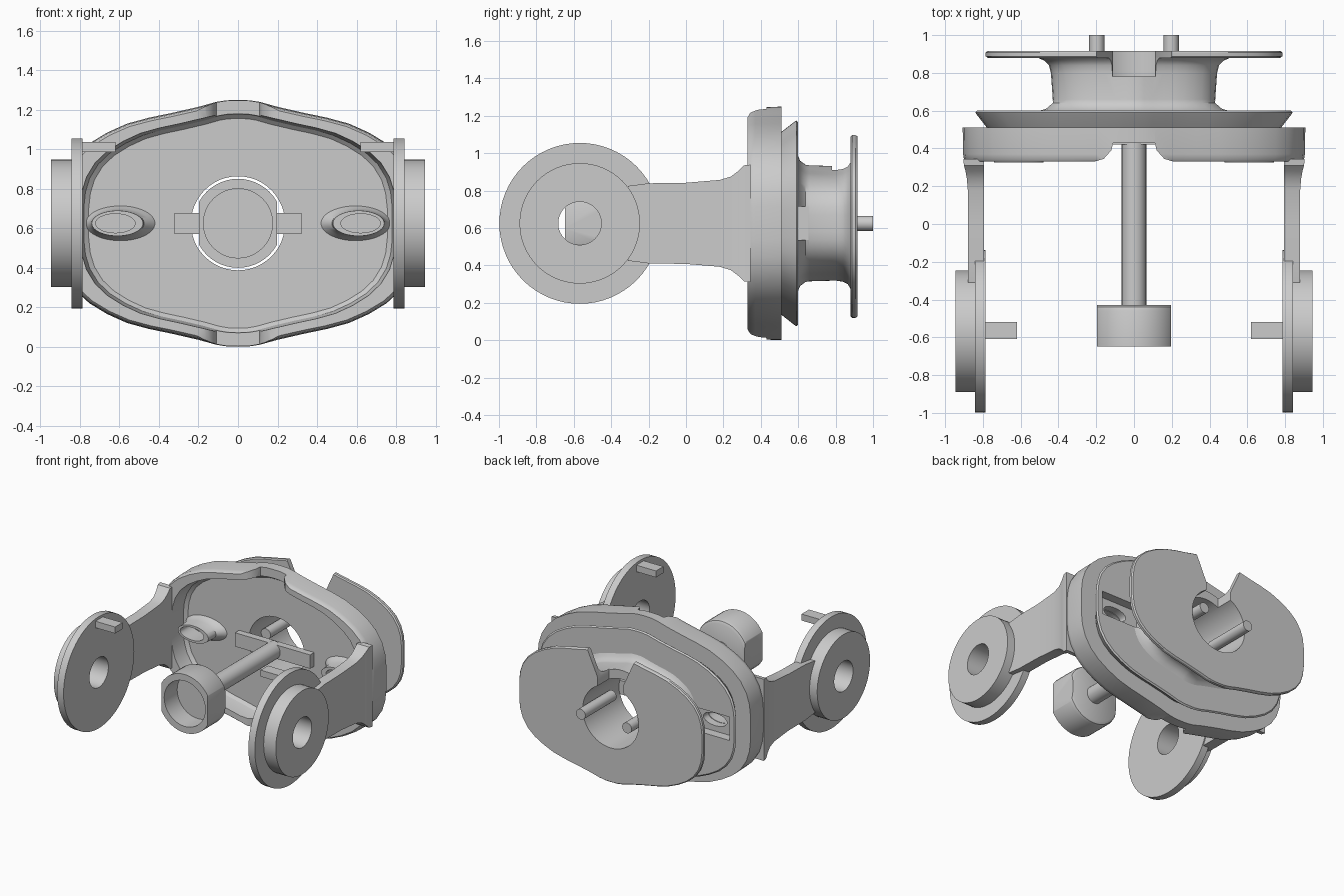
import bpy, bmesh, math

if "Cube" in bpy.data.objects:
    bpy.data.objects.remove(bpy.data.objects["Cube"])

CZ = 0.625  # height of the main axis
grey = bpy.data.materials.new("light_grey")
grey.diffuse_color = (0.6, 0.6, 0.6, 1)
grey.use_nodes = True
grey.node_tree.nodes["Principled BSDF"].inputs["Base Color"].default_value = grey.diffuse_color


def loft(name, rings):
    """Skin a stack of equal-length closed rings and cap both ends."""
    bm = bmesh.new()
    loops = [[bm.verts.new(p) for p in r] for r in rings]
    n = len(rings[0])
    for a, b in zip(loops, loops[1:]):
        for i in range(n):
            bm.faces.new((a[i], a[(i + 1) % n], b[(i + 1) % n], b[i]))
    bm.faces.new(loops[0])
    bm.faces.new(loops[-1])
    bmesh.ops.recalc_face_normals(bm, faces=bm.faces)
    me = bpy.data.meshes.new(name)
    bm.to_mesh(me)
    bm.free()
    me.materials.append(grey)
    ob = bpy.data.objects.new(name, me)
    bpy.context.collection.objects.link(ob)
    return ob


def ellipse(cx, rx, rz, y, n=48):
    return [(cx + rx * math.cos(2 * math.pi * i / n), y,
             CZ + rz * math.sin(2 * math.pi * i / n)) for i in range(n)]


def cyl_x(name, y, z, r, x0, x1, n=64):
    ring = [(y + r * math.cos(2 * math.pi * i / n),
             z + r * math.sin(2 * math.pi * i / n)) for i in range(n)]
    return loft(name, [[(x, a, b) for a, b in ring] for x in (x0, x1)])


def cyl_y(name, x, r, y0, y1):
    return loft(name, [ellipse(x, r, r, y0), ellipse(x, r, r, y1)])


def box(name, x0, x1, y0, y1, z0, z1):
    return loft(name, [[(x0, y0, z), (x1, y0, z), (x1, y1, z), (x0, y1, z)]
                       for z in (z0, z1)])


def cut(ob, *cutters):
    """Subtract the cutters, keep the result as plain mesh."""
    for c in cutters:
        m = ob.modifiers.new("cut", 'BOOLEAN')
        m.object, m.operation, m.solver = c, 'DIFFERENCE', 'EXACT'
    dg = bpy.context.evaluated_depsgraph_get()
    me = bpy.data.meshes.new_from_object(ob.evaluated_get(dg))
    ob.modifiers.clear()
    ob.data = me
    for c in cutters:
        bpy.data.objects.remove(c)
    return ob


# Barrel-shaped outline, one quarter mirrored four ways
QUARTER = [(0.0, .625), (.06, .623), (.11, .615), (.2, .59), (.33, .56), (.45, .535),
           (.56, .505), (.66, .46), (.75, .405), (.82, .34), (.87, .26), (.895, .18), (.905, .09)]
HALF = QUARTER + [(x, -z) for x, z in reversed(QUARTER)]
OUTLINE = HALF + [(-x, z) for x, z in reversed(HALF[1:-1])]


def outline(hx, hz, y):
    return [(x * hx / .905, y, CZ + z * hz / .625) for x, z in OUTLINE]


def bore():
    return cyl_y("bore", 0, .238, 0, 1.2)


def egg_hole(s, y0, y1):
    return loft("egg_hole", [ellipse(s * .62, .1, .048, y) for y in (y0, y1)])


# Housing shell: hollow tray with notched rim
shell = loft("housing_shell", [outline(.89, .605, .33), outline(.90, .615, .342),
                               outline(.905, .62, .37), outline(.907, .624, .51)])
notch = [(-.21, .3), (-.21, .33), (-.16, .345), (-.12, .39), (-.11, .43),
         (.11, .43), (.12, .39), (.16, .345), (.21, .33), (.21, .3)]
cut(shell,
    loft("recess", [outline(.80, .565, .3), outline(.79, .56, .4),
                    outline(.78, .55, .45), outline(.755, .53, .47)]),
    loft("notch", [[(x, y, z) for x, y in notch] for z in (-.2, 1.5)]),
    bore(), egg_hole(1, .2, .7), egg_hole(-1, .2, .7))

# Flared plate behind the shell, with slots
plate = loft("flared_plate", [outline(.775, .485, .505), outline(.835, .545, .582),
                              outline(.84, .55, .59), outline(.83, .54, .6)])
cut(plate, bore(), egg_hole(1, .2, .7), egg_hole(-1, .2, .7),
    box("slot", .42, .79, .53, .7, .535, .715),
    box("slot", -.79, -.42, .53, .7, .535, .715))


# Hub and rear flange share the bore and the upper opening
def opening():
    pts = [(-.11, .625), (.11, .625), (.11, .9), (.21, 1.12), (.21, 1.3),
           (-.21, 1.3), (-.21, 1.12), (-.11, .9)]
    return loft("opening", [[(x, y, z) for x, z in pts] for y in (.78, 1.1)])


hub = loft("hub", [outline(.52, .37, .595), outline(.47, .335, .61), outline(.435, .313, .64),
                   outline(.43, .31, .66), outline(.44, .306, .8), outline(.45, .312, .84),
                   outline(.475, .325, .865), outline(.52, .36, .885)])
cut(hub, bore(), opening(),
    box("slot", .425, .6, .5, .655, .535, .715),
    box("slot", -.6, -.425, .5, .655, .535, .715))
flange = loft("rear_flange", [outline(.775, .497, .88), outline(.785, .505, .888),
                              outline(.785, .505, .907), outline(.777, .498, .917)])
cut(flange, bore(), opening())

# Central shaft, cross bar and cup with two flats
cyl_y("shaft", 0, .065, -.46, .45)
box("cross_bar", -.32, .32, .42, .475, .572, .678)
cup = loft("cup", [ellipse(0, r, r, y) for r, y in
                   ((.225, -.648), (.225, -.46), (.218, -.44), (.2, -.43))])
cut(cup, cyl_y("cup_cavity", 0, .175, -.8, -.49),
    box("flat", .196, .4, -.8, -.3, .2, 1.1),
    box("flat", -.4, -.196, -.8, -.3, .2, 1.1))

for s, side in ((1, "right"), (-1, "left")):
    # Oval raised boss inside the tray
    boss = loft(side + "_oval_boss", [ellipse(s * cx, rx, rz, y) for cx, rx, rz, y in
                ((.595, .175, .088, .465), (.6, .155, .075, .44),
                 (.61, .135, .067, .41), (.61, .13, .064, .325))])
    cut(boss, egg_hole(s, .2, .7))
    # Arm, flaring into the shell
    loft(side + "_arm", [[(s * x0, y, CZ - h), (s * x1, y, CZ - h),
                          (s * x1, y, CZ + h), (s * x0, y, CZ + h)] for y, x0, x1, h in
         ((-.31, .8, .88, .2), (-.2, .795, .88, .214), (0, .795, .878, .217),
          (.18, .795, .88, .232), (.24, .795, .885, .25), (.28, .795, .892, .28),
          (.31, .795, .9, .31), (.345, .795, .904, .314))])
    # Round end disc with hub and bore
    for part, r, x0, x1 in (("disc", .43, .787, .842), ("disc_hub", .322, .835, .945)):
        ob = cyl_x(side + "_" + part, -.568, CZ, r, s * x0, s * x1)
        cut(ob, cyl_x("disc_bore", -.568, CZ, .115, s * .6, s * 1.1))
    # Inner key on the disc and pin at the back
    box(side + "_key", *sorted((s * .62, s * .8)), -.61, -.52, .985, 1.035)
    cyl_y(side + "_pin", s * .197, .04, .62, 1.0)

# Smooth shading with sharp edges kept
for ob in bpy.context.scene.objects:
    ob.select_set(True)
    bpy.context.view_layer.objects.active = ob
bpy.ops.object.shade_smooth_by_angle(angle=math.radians(32))
